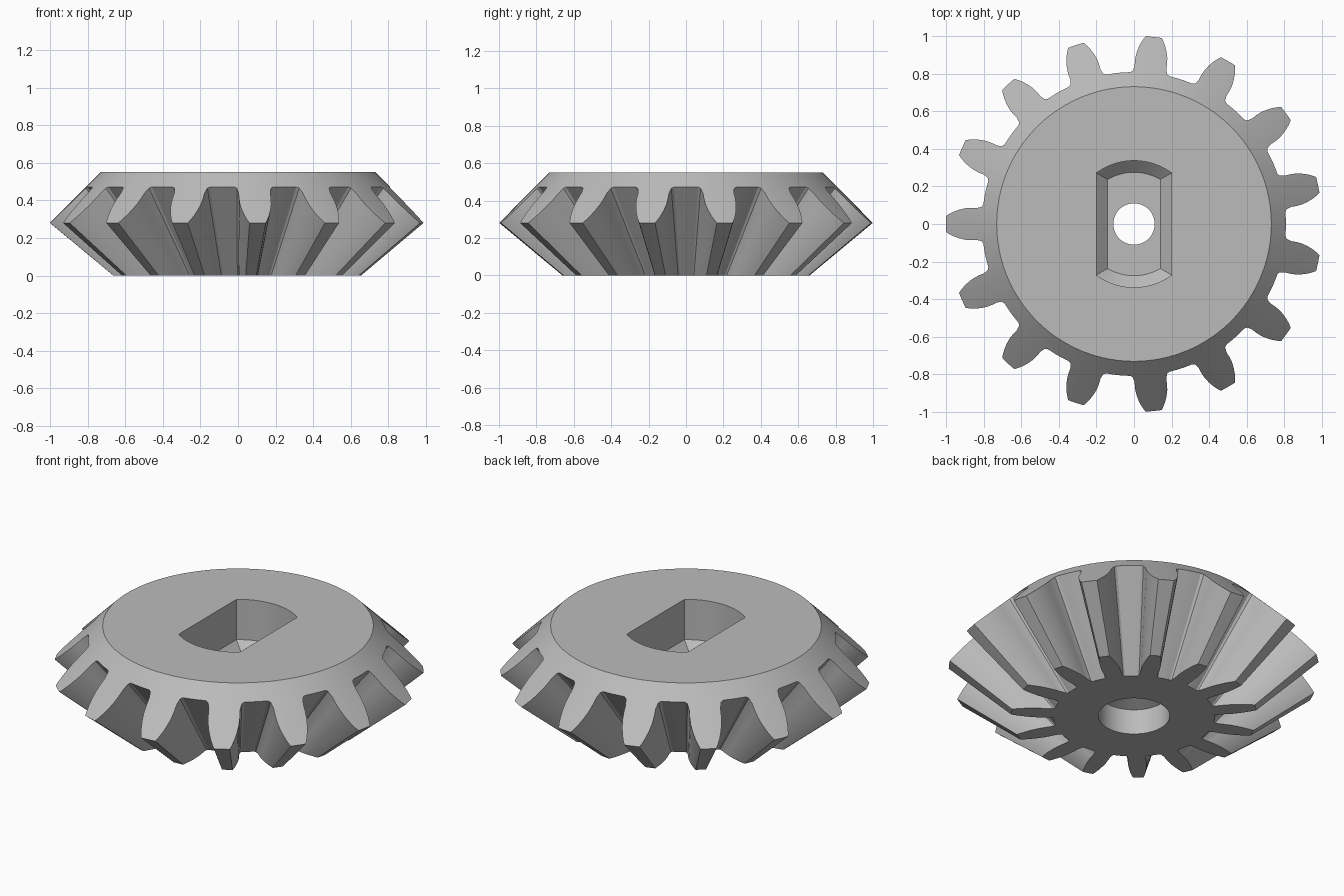
import bpy, bmesh
from math import sin, cos, pi, tau, acos, radians

if "Cube" in bpy.data.objects:
    bpy.data.objects.remove(bpy.data.objects["Cube"])

TEETH = 15
APEX = 0.55        # depth of the pitch apex below the base
BACK = 1.28        # back cone: z = BACK - r

steel = bpy.data.materials.new("plain_grey")
steel.use_nodes = True
grey = (0.5, 0.5, 0.5, 1)
steel.diffuse_color = grey
steel.node_tree.nodes["Principled BSDF"].inputs["Base Color"].default_value = grey


def loft(name, rings):
    """Closed solid through rings of equal point count."""
    bm = bmesh.new()
    loops = [[bm.verts.new(p) for p in ring] for ring in rings]
    n = len(loops[0])
    for a, b in zip(loops, loops[1:]):
        for i in range(n):
            j = (i + 1) % n
            bm.faces.new((a[i], a[j], b[j], b[i]))
    bm.faces.new(loops[0][::-1])
    bm.faces.new(loops[-1])
    bmesh.ops.recalc_face_normals(bm, faces=bm.faces)
    mesh = bpy.data.meshes.new(name)
    bm.to_mesh(mesh)
    bm.free()
    mesh.materials.append(steel)
    obj = bpy.data.objects.new(name, mesh)
    bpy.context.collection.objects.link(obj)
    return obj


def circle(r, z, n=64):
    return [(r * cos(tau * i / n), r * sin(tau * i / n), z) for i in range(n)]


def slot(half_width, r, z, n=16):
    """Circle with two flat sides."""
    a0 = acos(half_width / r)
    arc = [a0 + (pi - 2 * a0) * i / n for i in range(n + 1)]
    return [(r * cos(a), r * sin(a), z) for a in arc + [a + pi for a in arc]]


# Half tooth: radius and half width, root to tip
flank = [(0.808, 0.105), (0.815, 0.092), (0.84, 0.085), (0.87, 0.086), (0.9, 0.084),
         (0.93, 0.077), (0.96, 0.066), (0.985, 0.053), (1.0, 0.043)]
half = [(w / r, r) for r, w in flank]
pitch = tau / TEETH
gap = [(pitch / 2 + s * pitch / 10, 0.808) for s in (-0.4, 0.4)]
tooth = [(-a, r) for a, r in half] + [(0, 1.0)] + half[::-1] + gap
outline = [(pi + k * pitch + a, r) for k in range(TEETH) for a, r in tooth]

# Gear body: teeth taper towards the apex, with a conical back and flat top
top, outer, base = [], [], []
for a, r in outline:
    z = BACK - r
    k = APEX / (APEX + z)
    top.append((0.73 * cos(a), 0.73 * sin(a), BACK - 0.73))
    outer.append((r * cos(a), r * sin(a), z))
    base.append((r * k * cos(a), r * k * sin(a), 0))
gear = loft("bevel_gear", [base, outer, top])

# Shaft pocket with chamfered floor, and stepped bore from below
pocket = loft("pocket_cutter", [slot(0.14, 0.275, 0.25), slot(0.2, 0.337, 0.31),
                                slot(0.2, 0.337, 0.7)])
bore = loft("bore_cutter", [circle(0.193, -0.1), circle(0.193, 0.15),
                            circle(0.11, 0.18), circle(0.11, 0.28)])

bpy.context.view_layer.objects.active = gear
for cutter in (pocket, bore):
    cutter.hide_render = True
    mod = gear.modifiers.new(cutter.name, 'BOOLEAN')
    mod.operation = 'DIFFERENCE'
    mod.solver = 'EXACT'
    mod.object = cutter
    bpy.ops.object.modifier_apply(modifier=mod.name)
    bpy.data.objects.remove(cutter)

bpy.ops.object.select_all(action='DESELECT')
gear.select_set(True)
bpy.ops.object.shade_smooth_by_angle(angle=radians(25))
